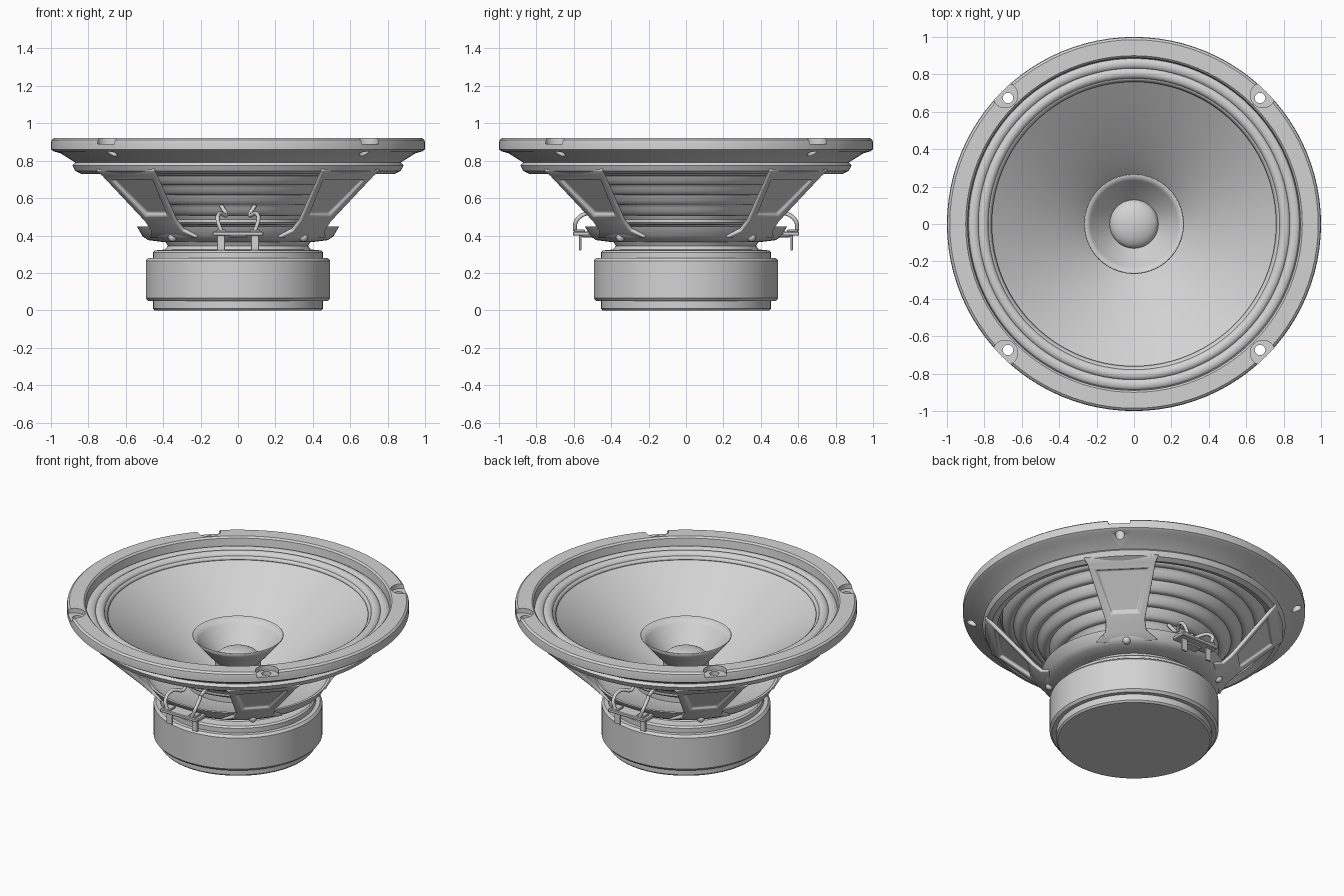
import bpy, bmesh, math
from mathutils import Matrix, Vector

cube = bpy.data.objects.get("Cube")
if cube:
    bpy.data.objects.remove(cube)

grey = bpy.data.materials.new("light_grey")
grey.use_nodes = True
grey.diffuse_color = (0.65, 0.65, 0.65, 1)
grey.node_tree.nodes["Principled BSDF"].inputs["Base Color"].default_value = (0.65, 0.65, 0.65, 1)


def select(obj):
    bpy.ops.object.select_all(action='DESELECT')
    obj.select_set(True)
    bpy.context.view_layer.objects.active = obj


def finish(obj, angle=35):
    obj.data.materials.clear()
    obj.data.materials.append(grey)
    select(obj)
    bpy.ops.object.shade_smooth_by_angle(angle=math.radians(angle))
    return obj


def from_bmesh(name, bm):
    mesh = bpy.data.meshes.new(name)
    bm.to_mesh(mesh)
    bm.free()
    obj = bpy.data.objects.new(name, mesh)
    bpy.context.collection.objects.link(obj)
    return finish(obj)


def lathe(name, profile, closed=False, steps=96):
    """Turn a list of (radius, height) points about the z axis."""
    bm = bmesh.new()
    vs = [bm.verts.new((r, 0, z)) for r, z in profile]
    pairs = list(zip(vs, vs[1:])) + ([(vs[-1], vs[0])] if closed else [])
    edges = [bm.edges.new(p) for p in pairs]
    bmesh.ops.spin(bm, geom=vs + edges, axis=(0, 0, 1), cent=(0, 0, 0),
                   angle=math.tau, steps=steps)
    bmesh.ops.remove_doubles(bm, verts=bm.verts[:], dist=0.0005)
    bmesh.ops.recalc_face_normals(bm, faces=bm.faces[:])
    return from_bmesh(name, bm)


def box(name, centre, size):
    bm = bmesh.new()
    bmesh.ops.create_cube(bm, size=1, matrix=Matrix.Translation(centre) @ Matrix.Diagonal((*size, 1)))
    bmesh.ops.bevel(bm, geom=bm.edges[:], offset=min(size) * 0.2, segments=1, affect='EDGES')
    return from_bmesh(name, bm)


def diagonal(i, r, z):
    """Place at radius r and height z on the i-th diagonal."""
    return Matrix.Rotation(math.radians(45 + 90 * i), 4, 'Z') @ Matrix.Translation((r, 0, z))


def wire(name, points, radius):
    curve = bpy.data.curves.new(name, 'CURVE')
    curve.dimensions = '3D'
    curve.bevel_depth = radius
    curve.bevel_resolution = 2
    curve.use_fill_caps = True
    spline = curve.splines.new('BEZIER')
    spline.bezier_points.add(len(points) - 1)
    for bp, p in zip(spline.bezier_points, points):
        bp.co = p
        bp.handle_left_type = bp.handle_right_type = 'AUTO'
    obj = bpy.data.objects.new(name, curve)
    bpy.context.collection.objects.link(obj)
    curve.materials.append(grey)


# Magnet with back plate, front plate and neck
lathe("magnet", [(0, 0), (0.445, 0), (0.455, 0.01), (0.455, 0.05), (0.48, 0.05),
                 (0.493, 0.065), (0.493, 0.265), (0.48, 0.28), (0.455, 0.28),
                 (0.455, 0.31), (0.445, 0.32), (0.39, 0.325), (0.375, 0.345),
                 (0.39, 0.37), (0, 0.37)])

# Basket floor with upturned rim
lathe("basket_floor", [(0.25, 0.365), (0.40, 0.365), (0.48, 0.375), (0.51, 0.395), (0.54, 0.447),
                       (0.525, 0.448), (0.47, 0.41), (0.25, 0.40)], closed=True)

# Mounting flange, a solid ring with stepped underside
flange = lathe("flange", [(0.985, 0.92), (0.997, 0.91), (1.0, 0.895), (1.0, 0.86),
                          (0.985, 0.85), (0.95, 0.84), (0.87, 0.79), (0.885, 0.775),
                          (0.87, 0.745), (0.84, 0.73), (0.80, 0.745), (0.80, 0.765),
                          (0.84, 0.80), (0.85, 0.84), (0.885, 0.86), (0.89, 0.91),
                          (0.90, 0.92)], closed=True)

# Cut bolt holes and recesses into the flange
for name, radius, place, height in (("bolt_hole_cutter", 0.028, 0.953, 0.75),
                                    ("bolt_recess_cutter", 0.068, 0.975, 0.89)):
    bm = bmesh.new()
    for i in range(4):
        bmesh.ops.create_cone(bm, cap_ends=True, segments=24, radius1=radius, radius2=radius,
                              depth=0.3, matrix=diagonal(i, place, height + 0.15))
    cutter = from_bmesh(name, bm)
    mod = flange.modifiers.new("cut", 'BOOLEAN')
    mod.operation = 'DIFFERENCE'
    mod.solver = 'EXACT'
    mod.object = cutter
    select(flange)
    bpy.ops.object.modifier_apply(modifier=mod.name)
    bpy.data.objects.remove(cutter)
finish(flange)

# Basket arms with pressed panels, on the diagonals
ARM = [(0.85, 0.755, 0.22), (0.82, 0.725, 0.2), (0.58, 0.48, 0.115),
       (0.53, 0.43, 0.12), (0.48, 0.395, 0.18)]   # radius, height, half width
for i in range(4):
    bm = bmesh.new()
    rows = [[bm.verts.new((r, s * w, z)) for s in (-1, 1)] for r, z, w in ARM]
    faces = [bm.faces.new((a[0], a[1], b[1], b[0])) for a, b in zip(rows, rows[1:])]
    bmesh.ops.recalc_face_normals(bm, faces=bm.faces[:])
    panel = faces[1]
    bmesh.ops.inset_individual(bm, faces=[panel], thickness=0.05)
    bmesh.ops.inset_individual(bm, faces=[panel], thickness=0.014)
    for v in panel.verts:
        v.co += Vector((-0.012, 0, 0.012))
    bmesh.ops.transform(bm, verts=bm.verts[:], matrix=diagonal(i, 0, 0))
    arm = from_bmesh(f"basket_arm_{i + 1}", bm)
    solid = arm.modifiers.new("thickness", 'SOLIDIFY')
    solid.thickness = 0.022
    solid.offset = 0
    bevel = arm.modifiers.new("soft_edges", 'BEVEL')
    bevel.width = 0.006
    bevel.segments = 2
    # Small locating nub at the foot of the arm
    bm = bmesh.new()
    bmesh.ops.create_uvsphere(bm, u_segments=16, v_segments=8, radius=0.024,
                              matrix=diagonal(i, 0.495, 0.39))
    from_bmesh(f"arm_nub_{i + 1}", bm)


# Main cone, smooth inside and ribbed outside
def cone_height(r):
    return 0.38 + 0.45 * ((r - 0.22) / 0.55) ** 0.85


radii = [0.22 + 0.55 * k / 84 for k in range(85)]
inside = [(r, cone_height(r)) for r in radii]
outside = [(r, cone_height(r) - 0.01 - 0.022 * abs(math.sin((r - 0.22) / 0.55 * 8 * math.pi)))
           for r in reversed(radii)]
lathe("main_cone", [(0, 0.38)] + inside + outside + [(0, 0.368)])

# Surround with two low rolls between cone and flange
rolls = [(0.765, 0.827), (0.78, 0.84)]
for start, width in ((0.785, 0.045), (0.835, 0.05)):
    for k in range(9):
        a = math.pi * k / 8
        rolls.append((start + width * (1 - math.cos(a)) / 2, 0.842 + 0.02 * math.sin(a)))
surround = lathe("surround", rolls + [(0.892, 0.85)])
surround.modifiers.new("thickness", 'SOLIDIFY').thickness = 0.008

# Suspension drum below the cone
lathe("suspension_drum", [(0.30, 0.395), (0.30, 0.455), (0.35, 0.46), (0.36, 0.47),
                          (0.36, 0.485), (0.31, 0.455), (0.28, 0.395)], closed=True)

# Centre horn, coil former and dust dome
horn = lathe("centre_horn", [(0.13, 0.375), (0.13, 0.55), (0.165, 0.587), (0.2, 0.627),
                             (0.232, 0.665), (0.262, 0.703)])
horn.modifiers.new("thickness", 'SOLIDIFY').thickness = 0.006
dome = [(0.13 * math.cos(k * math.pi / 20), 0.553 + 0.06 * math.sin(k * math.pi / 20))
        for k in range(11)]
lathe("dust_dome", dome, steps=64)

# Terminal strips and lead wires, front and back
for side, s in (("front", -1), ("back", 1)):
    box(f"{side}_terminal_strip", (0, s * 0.56, 0.41), (0.27, 0.09, 0.022))
    box(f"{side}_terminal_foot", (0, s * 0.52, 0.405), (0.1, 0.08, 0.03))
    for label, x in (("left", 0.09), ("right", -0.09)):
        box(f"{side}_{label}_tab", (x, s * 0.565, 0.365), (0.042, 0.012, 0.09))
        box(f"{side}_{label}_clip", (x, s * 0.57, 0.425), (0.05, 0.06, 0.014))
        wire(f"{side}_{label}_lead",
             [(x, s * 0.595, 0.425), (x * 1.2, s * 0.585, 0.48), (x * 1.1, s * 0.53, 0.518),
              (x * 0.7, s * 0.46, 0.51), (x, s * 0.42, 0.56)], 0.011)
